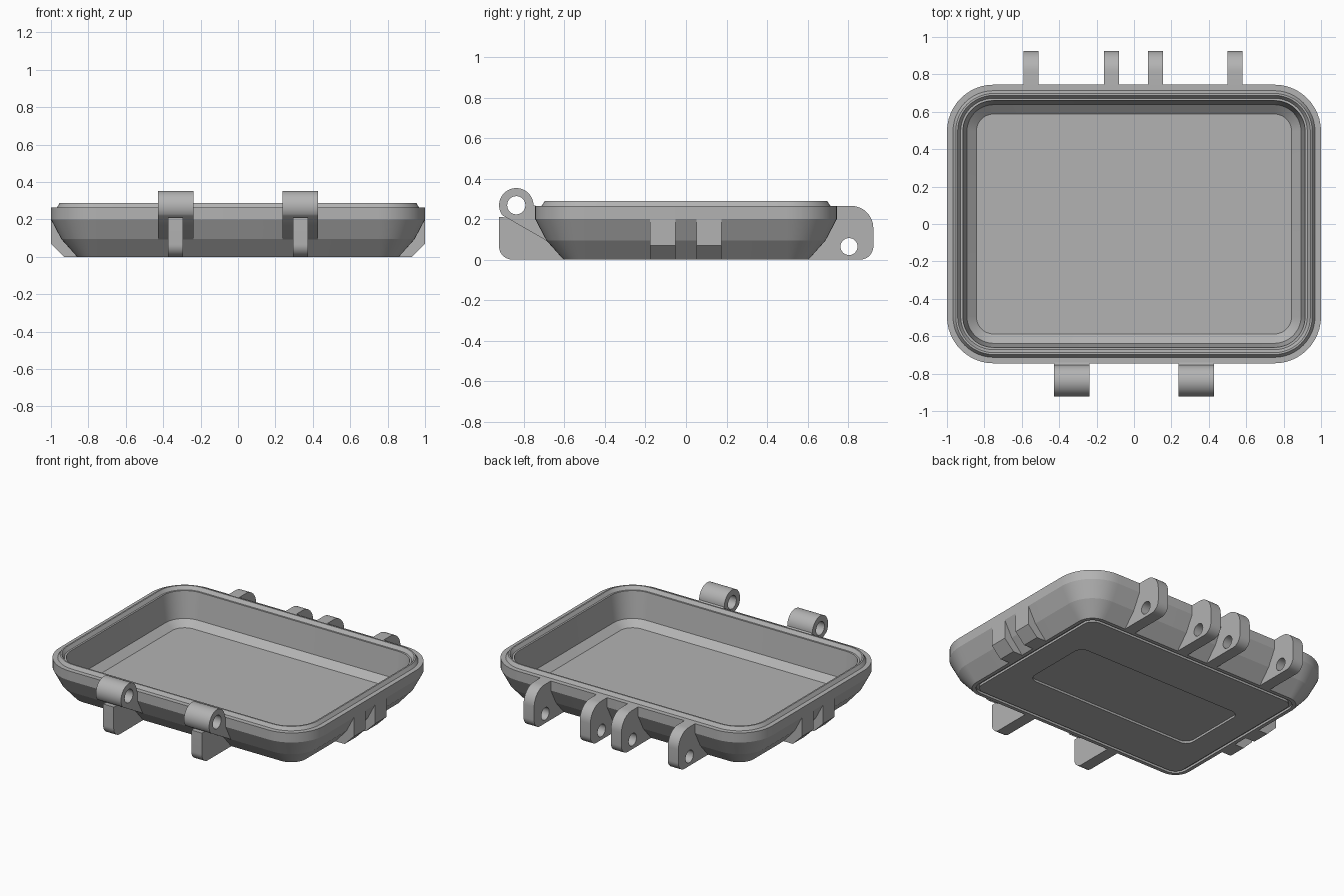
import bpy, bmesh, math
from mathutils import Matrix

if "Cube" in bpy.data.objects:
    bpy.data.objects.remove(bpy.data.objects["Cube"])

grey = bpy.data.materials.new("grey plastic")
grey.diffuse_color = (0.45, 0.45, 0.45, 1)
grey.use_nodes = True
grey.node_tree.nodes["Principled BSDF"].inputs["Base Color"].default_value = grey.diffuse_color


def finish(obj, angle):
    obj.data.materials.clear()
    obj.data.materials.append(grey)
    bpy.ops.object.select_all(action='DESELECT')
    obj.select_set(True)
    bpy.context.view_layer.objects.active = obj
    bpy.ops.object.shade_smooth_by_angle(angle=math.radians(angle))


def arc(cx, cy, r, a0, a1, n=12):
    """Points on an arc, angles in degrees."""
    return [(cx + r * math.cos(math.radians(a0 + (a1 - a0) * i / n)),
             cy + r * math.sin(math.radians(a0 + (a1 - a0) * i / n))) for i in range(n + 1)]


def rounded_rect(hx, hy, r):
    pts = []
    for k, (sx, sy) in enumerate([(1, 1), (-1, 1), (-1, -1), (1, -1)]):
        pts += arc(sx * (hx - r), sy * (hy - r), r, 90 * k, 90 * k + 90)
    return pts


def ring(inset, z):
    return (1 - inset, 0.745 - inset, max(0.25 - inset, 0.05), z)


def loft(name, rings):
    """Skin stacked rounded rectangles and cap both ends."""
    bm = bmesh.new()
    loops = [[bm.verts.new((x, y, z)) for x, y in rounded_rect(hx, hy, r)]
             for hx, hy, r, z in rings]
    for a, b in zip(loops, loops[1:]):
        for i in range(len(a)):
            j = (i + 1) % len(a)
            bm.faces.new((a[i], a[j], b[j], b[i]))
    bm.faces.new(loops[0][::-1])
    bm.faces.new(loops[-1])
    bmesh.ops.recalc_face_normals(bm, faces=bm.faces)
    mesh = bpy.data.meshes.new(name)
    bm.to_mesh(mesh)
    bm.free()
    obj = bpy.data.objects.new(name, mesh)
    bpy.context.collection.objects.link(obj)
    finish(obj, 12)


def plate(name, outline, centre, width, hole=None, along_y=False):
    """Extrude a side outline, optionally with a round hole."""
    cu = bpy.data.curves.new(name, 'CURVE')
    cu.dimensions = '2D'
    cu.fill_mode = 'BOTH'
    cu.extrude = width / 2
    for pts in [outline] + ([arc(*hole, 0, 360, 32)[:-1]] if hole else []):
        sp = cu.splines.new('POLY')
        sp.points.add(len(pts) - 1)
        for p, (u, v) in zip(sp.points, pts):
            p.co = (u, v, 0, 1)
        sp.use_cyclic_u = True
    obj = bpy.data.objects.new(name, cu)
    bpy.context.collection.objects.link(obj)
    if along_y:   # outline lies in xz
        m = Matrix(((1, 0, 0, 0), (0, 0, -1, centre), (0, 1, 0, 0), (0, 0, 0, 1)))
    else:         # outline lies in yz
        m = Matrix(((0, 0, 1, centre), (1, 0, 0, 0), (0, 1, 0, 0), (0, 0, 0, 1)))
    obj.matrix_world = m
    bpy.ops.object.select_all(action='DESELECT')
    obj.select_set(True)
    bpy.context.view_layer.objects.active = obj
    bpy.ops.object.convert(target='MESH')
    finish(bpy.context.view_layer.objects.active, 30)


# Tray: underside recess and groove, stepped outer wall, sealing ridge, inner wall, floor
loft("tray", [
    (0.64, 0.25, 0.06, 0.015), (0.64, 0.25, 0.06, 0),
    ring(0.185, 0), ring(0.185, 0.015), ring(0.165, 0.015), ring(0.165, 0),
    ring(0.14, 0), ring(0.056, 0.094), ring(0, 0.2), ring(0, 0.265),
    ring(0.032, 0.265), ring(0.047, 0.288), ring(0.057, 0.288), ring(0.073, 0.265),
    ring(0.085, 0.265), ring(0.107, 0.085), ring(0.157, 0.045)])

# Rear hinge lugs
lug = ([(0.60, 0)] + arc(0.86, 0.065, 0.065, -90, 0) + arc(0.815, 0.155, 0.11, 0, 90)
       + [(0.72, 0.265), (0.72, 0.19), (0.66, 0.09)])
for x in (-0.55, -0.12, 0.115, 0.54):
    plate("hinge_lug", lug, x, 0.08, hole=(0.805, 0.064, 0.042))

# Front latch barrels with sloped arms, each on a thin rib
barrel = (arc(-0.838, 0.268, 0.085, 0, 215, 28)
          + [(-0.68, 0.088), (-0.735, 0.2), (-0.735, 0.264)])
rib = ([(-0.923, 0.21)] + arc(-0.858, 0.065, 0.065, 180, 270)
       + [(-0.60, 0), (-0.68, 0.1), (-0.74, 0.2)])
for x in (-0.333, 0.333):
    plate("latch_barrel", barrel, x, 0.19, hole=(-0.838, 0.268, 0.045))
    plate("latch_rib", rib, x, 0.08)

# Pairs of small feet on both ends
for s in (-1, 1):
    foot = [(s * x, z) for x, z in
            ((0.85, 0), (0.93, 0), (1, 0.07), (1, 0.2), (0.99, 0.2), (0.93, 0.09))]
    for y in (-0.115, 0.113):
        plate("end_foot", foot, y, 0.124, along_y=True)
